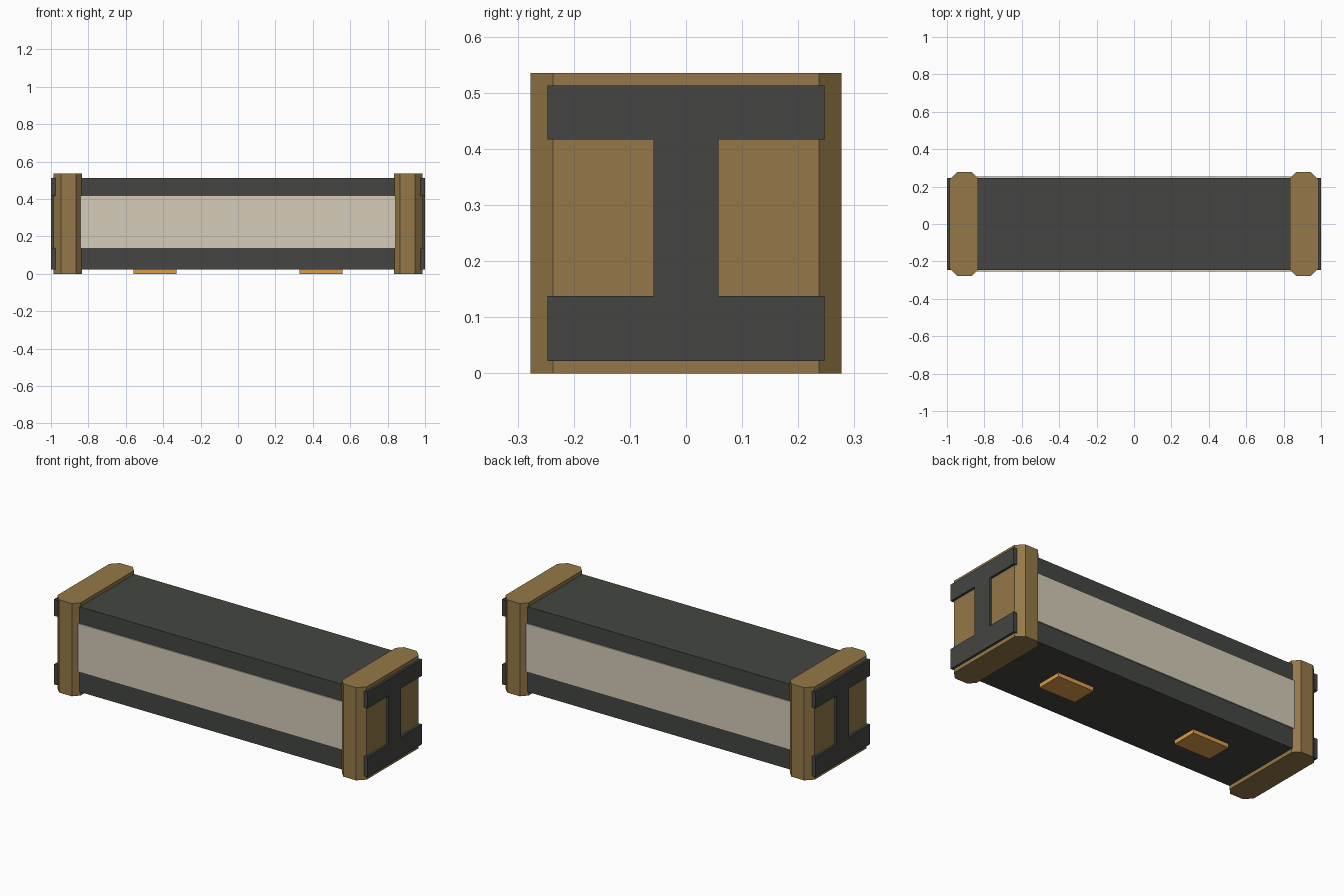
import bpy, bmesh
from mathutils import Vector

if "Cube" in bpy.data.objects:
    bpy.data.objects.remove(bpy.data.objects["Cube"])


def material(name, rgb):
    m = bpy.data.materials.new(name)
    m.diffuse_color = (*rgb, 1)
    m.use_nodes = True
    m.node_tree.nodes["Principled BSDF"].inputs["Base Color"].default_value = m.diffuse_color
    return m


DARK = material("dark_metal", (0.058, 0.061, 0.054))
BRASS = material("brass", (0.30, 0.19, 0.065))
CREAM = material("cream", (0.66, 0.60, 0.48))
ORANGE = material("orange", (0.72, 0.34, 0.07))


def prism(name, points, offset, mat):
    """Extrude a closed 3D outline along an offset vector."""
    bm = bmesh.new()
    face = bm.faces.new([bm.verts.new(p) for p in points])
    ext = bmesh.ops.extrude_face_region(bm, geom=[face])
    verts = [g for g in ext["geom"] if isinstance(g, bmesh.types.BMVert)]
    bmesh.ops.translate(bm, verts=verts, vec=Vector(offset))
    bmesh.ops.recalc_face_normals(bm, faces=bm.faces)
    mesh = bpy.data.meshes.new(name)
    bm.to_mesh(mesh)
    bm.free()
    mesh.materials.append(mat)
    obj = bpy.data.objects.new(name, mesh)
    bpy.context.collection.objects.link(obj)
    return obj


def box(name, x, y, z, mat):
    pts = [(x[0], y[0], z[0]), (x[1], y[0], z[0]), (x[1], y[1], z[0]), (x[0], y[1], z[0])]
    return prism(name, pts, (0, 0, z[1] - z[0]), mat)


# I-beam core running the full length
FLANGE, WEB = 0.247, 0.058
Z0, Z1, Z2, Z3 = 0.022, 0.138, 0.417, 0.513
half = [(FLANGE, Z0), (FLANGE, Z1), (WEB, Z1), (WEB, Z2), (FLANGE, Z2), (FLANGE, Z3)]
outline = half + [(-y, z) for y, z in reversed(half)]
prism("beam_core", [(-1, y, z) for y, z in outline], (2, 0, 0), DARK)

# Cream panels filling the channels, slightly proud of the flanges
for side, s in (("front", -1), ("back", 1)):
    box(f"{side}_panel", (-0.845, 0.845), sorted((s * WEB, s * 0.253)), (Z1, Z2), CREAM)

for side, s in (("left", -1), ("right", 1)):
    # Chamfered end collar
    edge = [(0.834, 0.243), (0.866, 0.277), (0.947, 0.277), (0.987, 0.237)]
    edge += [(x, -y) for x, y in reversed(edge)]
    prism(f"{side}_end_collar", [(s * x, y, 0) for x, y in edge], (0, 0, 0.535), BRASS)
    # Foot pad
    box(f"{side}_foot_pad", sorted((s * 0.328, s * 0.56)), (-0.075, 0.075), (0, Z0), ORANGE)
